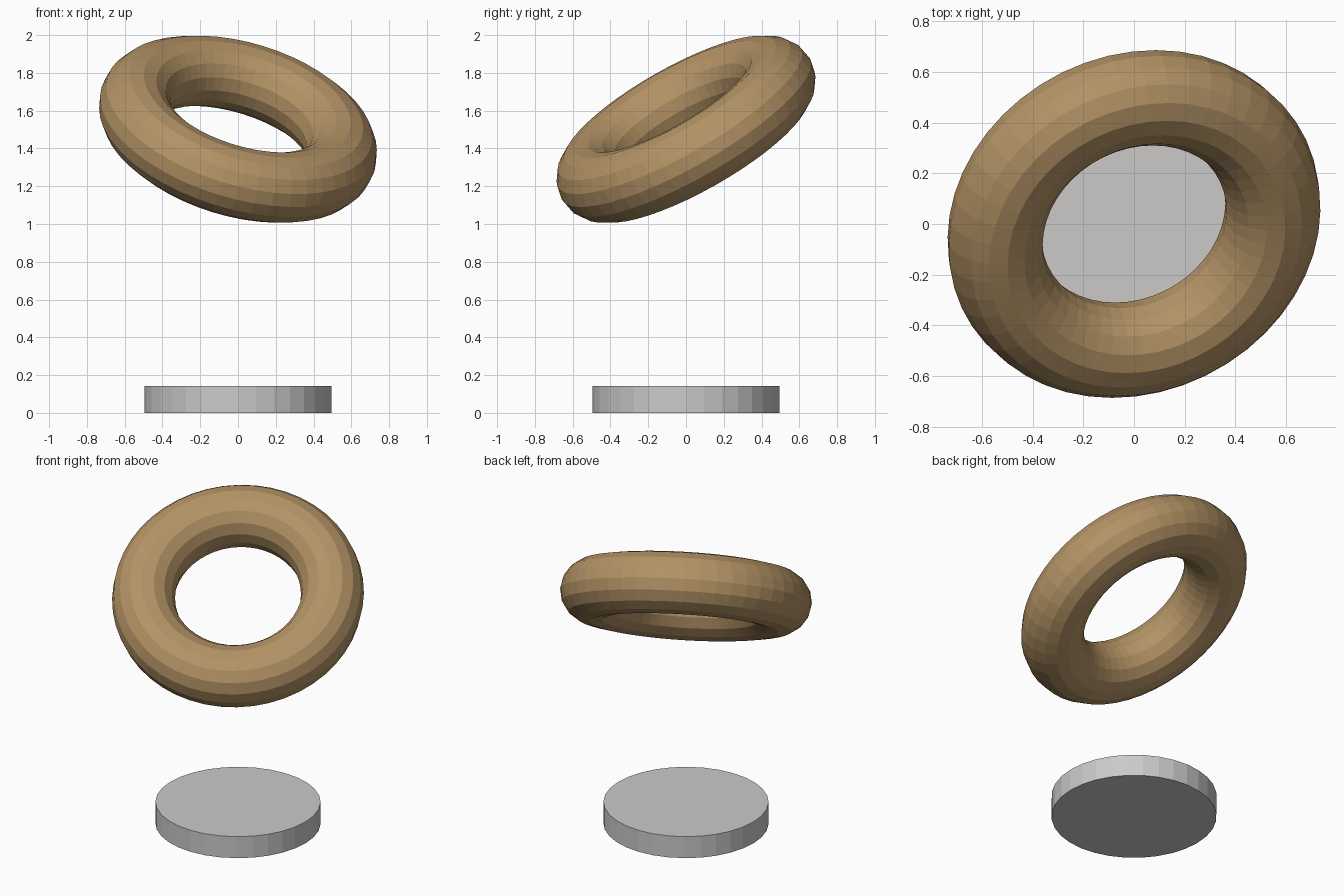
import bpy, math

if "Cube" in bpy.data.objects:
    bpy.data.objects.remove(bpy.data.objects["Cube"])


def material(name, rgb):
    m = bpy.data.materials.new(name)
    m.diffuse_color = (*rgb, 1)
    m.use_nodes = True
    m.node_tree.nodes["Principled BSDF"].inputs["Base Color"].default_value = m.diffuse_color
    return m


def finish(name, mat):
    ob = bpy.context.object
    ob.name = name
    ob.data.materials.append(mat)
    bpy.ops.object.shade_flat()
    return ob


# round pedestal disc
bpy.ops.mesh.primitive_cylinder_add(vertices=32, radius=0.495, depth=0.142,
                                    location=(0, 0, 0.071))
finish("base_disc", material("light grey", (0.6, 0.59, 0.58)))

# tilted floating ring
bpy.ops.mesh.primitive_torus_add(major_radius=0.567, minor_radius=0.189,
                                 major_segments=48, minor_segments=16,
                                 location=(0, 0, 1.502), rotation=(0.5, 0.3, 0))
finish("floating_ring", material("tan brown", (0.45, 0.29, 0.13)))
